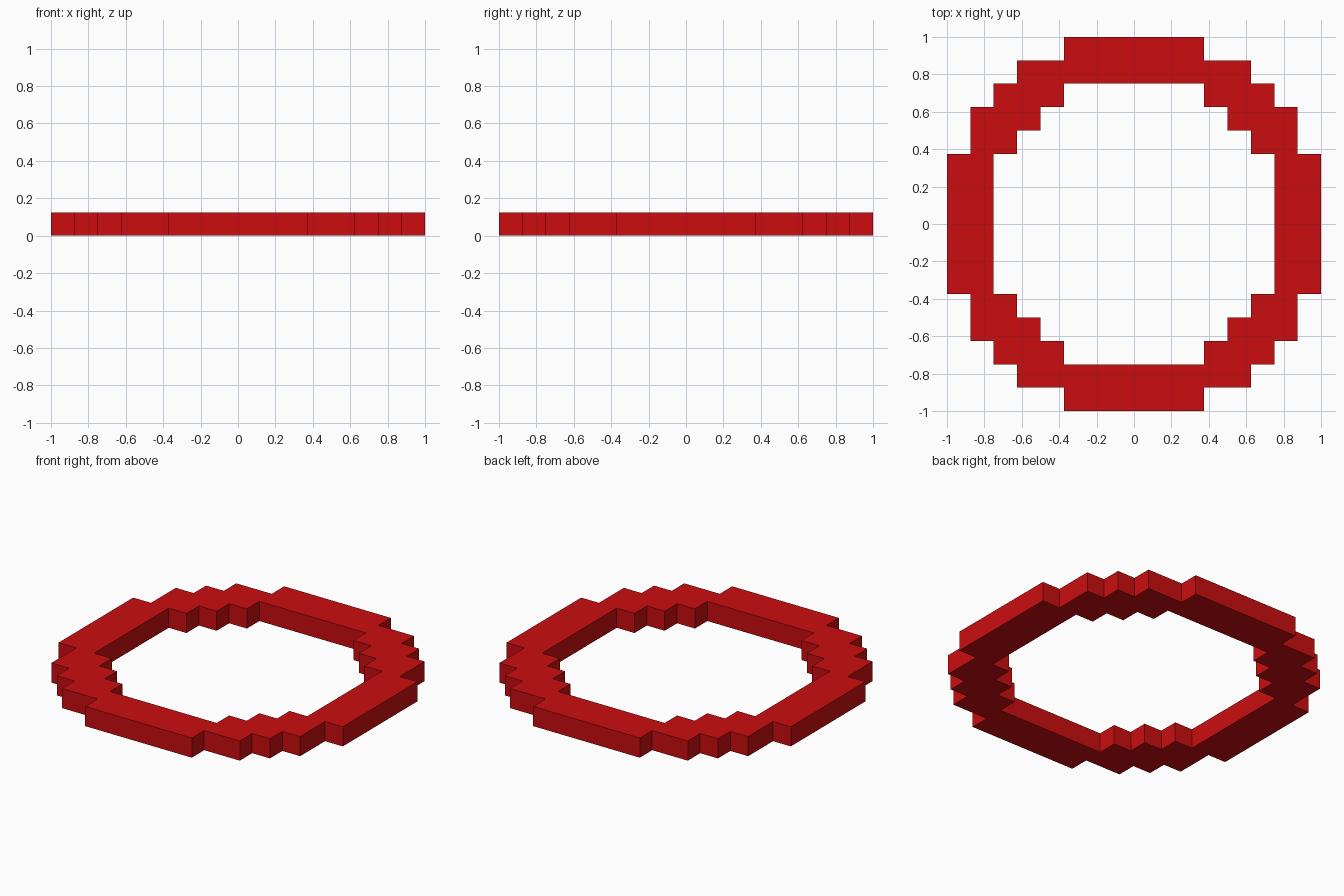
import bpy, bmesh

if "Cube" in bpy.data.objects:
    bpy.data.objects.remove(bpy.data.objects["Cube"])

U = 0.125  # one block

# Stepped ring: for each block row away from the centre line, the filled x range in blocks
ROWS = [(6, 8), (6, 8), (6, 8), (5, 7), (4, 7), (3, 6), (0, 5), (0, 3)]

red = bpy.data.materials.new("red")
red.diffuse_color = (0.6, 0.004, 0.005, 1)
red.use_nodes = True
red.node_tree.nodes["Principled BSDF"].inputs["Base Color"].default_value = red.diffuse_color

bm = bmesh.new()


def add_cell(i, j):
    corners = [(i, j), (i + 1, j), (i + 1, j + 1), (i, j + 1)]
    bm.faces.new([bm.verts.new((x * U, y * U, 0)) for x, y in corners])


# Fill the cells of all four mirrored quadrants
for j, (start, end) in enumerate(ROWS):
    for i in range(start, end):
        for x in (i, -i - 1):
            for y in (j, -j - 1):
                add_cell(x, y)
bmesh.ops.remove_doubles(bm, verts=bm.verts[:], dist=1e-4)

# Raise the flat ring to one block high, keeping the underside
ext = bmesh.ops.extrude_face_region(bm, geom=bm.faces[:], use_keep_orig=True)
top = [g for g in ext["geom"] if isinstance(g, bmesh.types.BMVert)]
bmesh.ops.translate(bm, verts=top, vec=(0, 0, U))
bmesh.ops.recalc_face_normals(bm, faces=bm.faces[:])

mesh = bpy.data.meshes.new("stepped_ring")
bm.to_mesh(mesh)
bm.free()
mesh.materials.append(red)
ring = bpy.data.objects.new("stepped_ring", mesh)
bpy.context.collection.objects.link(ring)
